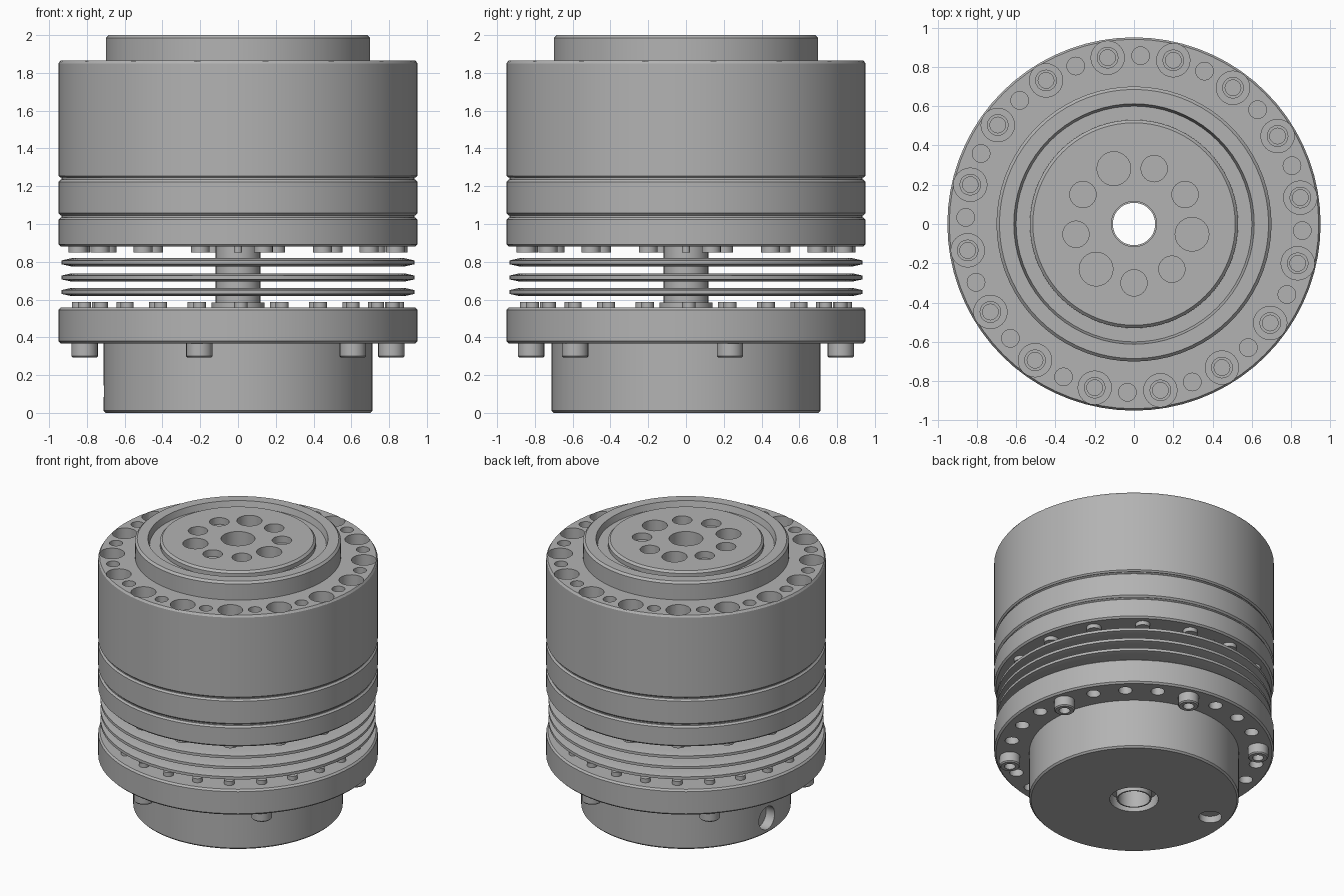
import bpy, bmesh, math
from mathutils import Matrix, Vector

cube = bpy.data.objects.get("Cube")
if cube:
    bpy.data.objects.remove(cube, do_unlink=True)

grey = bpy.data.materials.new("machined_grey")
grey.use_nodes = True
colour = (0.45, 0.45, 0.45, 1)
grey.diffuse_color = colour
grey.node_tree.nodes["Principled BSDF"].inputs["Base Color"].default_value = colour


def circle(radius, start, count):
    """Centres spaced evenly round the axis, start in degrees."""
    angles = [math.radians(start + 360 * i / count) for i in range(count)]
    return [(radius * math.cos(a), radius * math.sin(a), 0) for a in angles]


def lathe(name, profile, centres=((0, 0, 0),), sides=72, closed=True, turn=None):
    """Spin a (radius, height) profile about z, once at each centre."""
    bm = bmesh.new()
    for centre in centres:
        verts = [bm.verts.new((r, 0, z)) for r, z in profile]
        pairs = list(zip(verts, verts[1:] + verts[:1]))
        edges = [bm.edges.new(p) for p in (pairs if closed else pairs[:-1])]
        before = set(bm.verts) - set(verts)
        bmesh.ops.spin(bm, geom=verts + edges, axis=(0, 0, 1), cent=(0, 0, 0),
                       angle=math.tau, steps=sides)
        new = [v for v in bm.verts if v not in before]
        bmesh.ops.remove_doubles(bm, verts=new, dist=0.0005)
        new = [v for v in bm.verts if v not in before]
        if turn:
            bmesh.ops.transform(bm, matrix=turn, verts=new)
        bmesh.ops.translate(bm, vec=Vector(centre), verts=new)
    bmesh.ops.recalc_face_normals(bm, faces=bm.faces[:])
    mesh = bpy.data.meshes.new(name)
    bm.to_mesh(mesh)
    bm.free()
    mesh.materials.append(grey)
    obj = bpy.data.objects.new(name, mesh)
    bpy.context.scene.collection.objects.link(obj)
    return obj


def pegs(name, radius, low, high, centres, sides=24, turn=None):
    profile = [(0, low), (radius, low), (radius, high), (0, high)]
    return lathe(name, profile, centres, sides, False, turn)


def activate(obj):
    bpy.ops.object.select_all(action="DESELECT")
    obj.select_set(True)
    bpy.context.view_layer.objects.active = obj


def cut(obj, cutter):
    cutter.hide_render = True
    mod = obj.modifiers.new("holes", "BOOLEAN")
    mod.operation = "DIFFERENCE"
    mod.solver = "EXACT"
    mod.object = cutter
    activate(obj)
    bpy.ops.object.modifier_apply(modifier=mod.name)
    bpy.data.objects.remove(cutter, do_unlink=True)


def ring(name, inner, outer, low, high, c=0.012):
    """Annular block with chamfered outer edges."""
    return lathe(name, [(inner, low), (outer - c, low), (outer, low + c),
                        (outer, high - c), (outer - c, high), (inner, high)])


BORE = 0.115
parts = []

# Upper housing with raised boss and grooved output disc
housing = lathe("upper_housing", [
    (BORE, 1.245), (0.94, 1.245), (0.95, 1.255), (0.95, 1.85), (0.94, 1.865),
    (0.7, 1.865), (0.7, 1.985), (0.685, 2), (0.612, 2), (0.6, 1.955),
    (0.53, 1.955), (0.53, 1.985), (0.515, 2), (BORE, 2)])
bolt_circle = circle(0.857, 9, 16)
cut(housing, pegs("counterbore_cutter", 0.085, 1.68, 1.95, bolt_circle))
cut(housing, pegs("dowel_cutter", 0.045, 1.72, 1.95, circle(0.857, 20.25, 16)))
cut(housing, pegs("large_port_cutter", 0.086, 1.8, 2.1, circle(0.3, -10, 3)))
cut(housing, pegs("port_cutter", 0.067, 1.88, 2.1, circle(0.3, 70, 3)))
cut(housing, pegs("shallow_port_cutter", 0.067, 1.95, 2.1, circle(0.3, 30, 3)))
parts.append(housing)

# Screws inside the counterbores, and their ends under the housing
socket_head = [(0, 1.68), (0.055, 1.68), (0.055, 1.76), (0.04, 1.76), (0.04, 1.72), (0, 1.72)]
parts.append(lathe("housing_screws", socket_head, bolt_circle, 20, False))
parts.append(pegs("housing_screw_ends", 0.05, 0.85, 0.9, bolt_circle))
parts.append(pegs("dowel_ends", 0.022, 0.85, 0.9, circle(0.82, 0, 4), 16))

# Stacked rings under the housing, with a thin recessed seam between them
parts.append(ring("middle_ring", BORE, 0.95, 1.045, 1.235))
parts.append(ring("lower_ring", BORE, 0.95, 0.88, 1.035))
parts.append(ring("seam_core", BORE + 0.01, 0.935, 1.02, 1.26, 0.001))

# Thin discs with tapered rims
for i, z in enumerate((0.64, 0.717, 0.797)):
    parts.append(lathe(f"thin_disc_{i + 1}", [
        (BORE, z - 0.022), (0.88, z - 0.022), (0.935, z - 0.01),
        (0.935, z + 0.01), (0.88, z + 0.022), (BORE, z + 0.022)]))

# Hollow centre shaft with a collar
parts.append(lathe("centre_shaft", [(0.108, 0.003), (0.118, 0.003), (0.118, 0.9), (0.108, 0.9)], sides=48))
parts.append(lathe("shaft_collar", [(0.11, 0.55), (0.14, 0.55), (0.14, 0.585), (0.11, 0.585)], sides=48))

# Base drum with wide flange
base = lathe("base_flange", [
    (0.165, 0), (0.7, 0), (0.712, 0.012), (0.712, 0.368), (0.938, 0.368),
    (0.95, 0.38), (0.95, 0.545), (0.938, 0.558), (0.116, 0.558),
    (0.116, 0.08), (0.165, 0.08)])
flange_circle = circle(0.845, 16, 24)
open_holes = [p for i, p in enumerate(flange_circle) if i % 4]
cut(base, pegs("flange_hole_cutter", 0.047, 0.3, 0.46, open_holes))
cut(base, pegs("bottom_port_cutter", 0.078, -0.1, 0.05, [(-0.55, 0.15, 0)]))
sideways = Matrix.Rotation(math.radians(-90), 4, "Y")
cut(base, pegs("side_port_cutter", 0.085, 0.64, 0.8, [(0, 0.05, 0.115)], 24, sideways))
parts.append(base)

# Flange screws: six socket heads below, ends showing above
head = [(0, 0.38), (0.07, 0.38), (0.07, 0.3), (0.062, 0.292), (0.037, 0.292), (0.037, 0.335), (0, 0.335)]
parts.append(lathe("flange_screw_heads", head, circle(0.845, 16, 6), 24, False))
parts.append(pegs("flange_screw_ends", 0.035, 0.54, 0.588, flange_circle, 20))

for obj in parts:
    activate(obj)
    bpy.ops.object.shade_smooth_by_angle(angle=math.radians(30))
